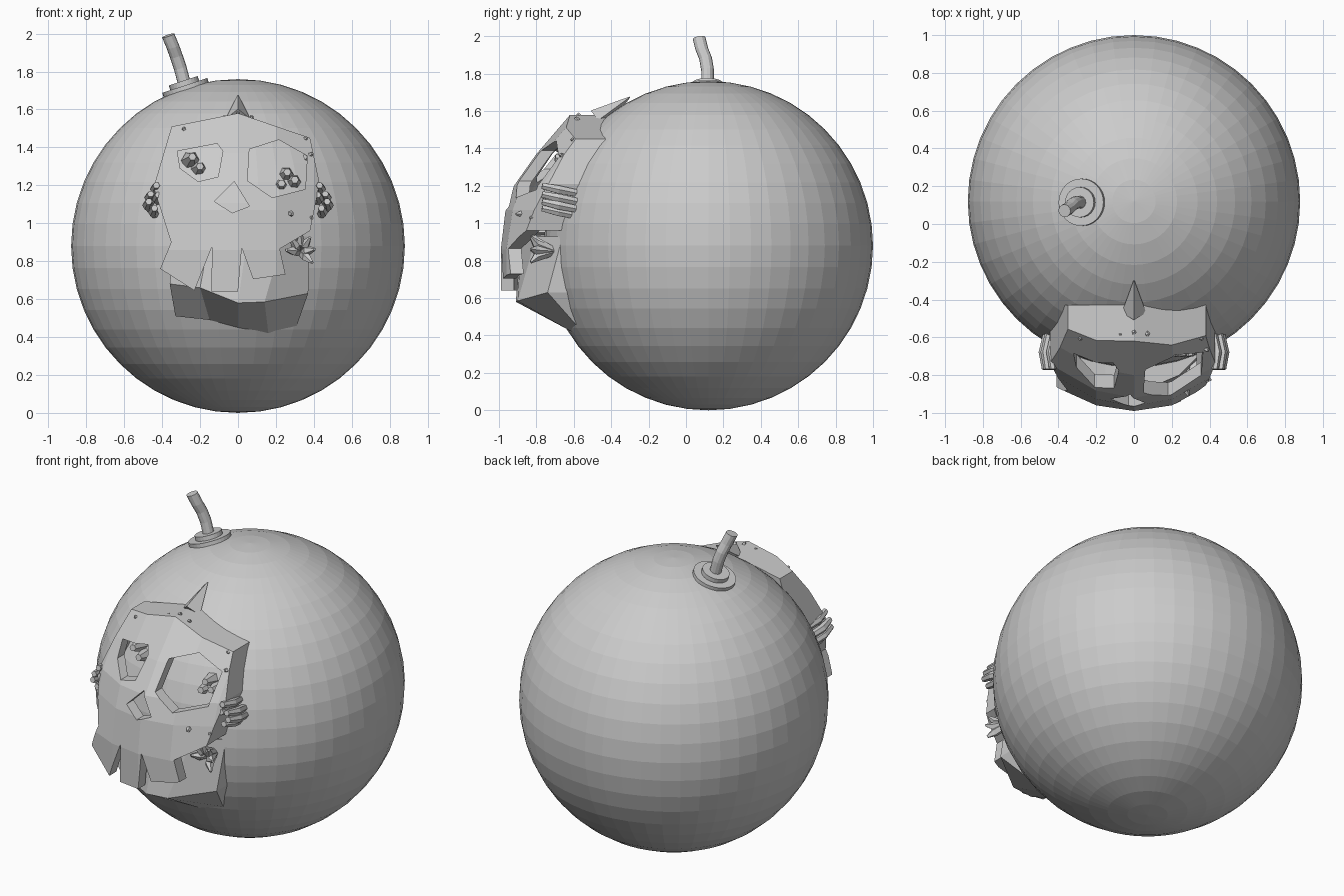
import bpy, bmesh, math
from mathutils import Vector

if "Cube" in bpy.data.objects:
    bpy.data.objects.remove(bpy.data.objects["Cube"])


def finish(name, bm):
    bmesh.ops.recalc_face_normals(bm, faces=bm.faces[:])
    me = bpy.data.meshes.new(name)
    bm.to_mesh(me)
    bm.free()
    ob = bpy.data.objects.new(name, me)
    bpy.context.collection.objects.link(ob)
    return ob


def block(name, rows, back):
    """Closed solid: a grid of front points extruded back to y = back."""
    bm = bmesh.new()
    F = [[bm.verts.new(p) for p in r] for r in rows]
    B = [[bm.verts.new((p[0], back, p[2])) for p in r] for r in rows]
    n, m = len(rows), len(rows[0])
    for G in (F, B):
        for i in range(n - 1):
            for j in range(m - 1):
                bm.faces.new((G[i][j], G[i][j+1], G[i+1][j+1], G[i+1][j]))
    ring = [(0, j) for j in range(m)] + [(i, m-1) for i in range(1, n)]
    ring += [(n-1, j) for j in range(m-2, -1, -1)] + [(i, 0) for i in range(n-2, 0, -1)]
    for (a, b), (c, d) in zip(ring, ring[1:] + ring[:1]):
        bm.faces.new((F[a][b], F[c][d], B[c][d], B[a][b]))
    return finish(name, bm)


def prism(name, pts, back=0.4):
    """Front-view outline (x, z) extruded along y."""
    bm = bmesh.new()
    a = [bm.verts.new((x, -1.4, z)) for x, z in pts]
    b = [bm.verts.new((x, back, z)) for x, z in pts]
    bm.faces.new(a)
    bm.faces.new(b[::-1])
    for i in range(len(pts)):
        j = (i + 1) % len(pts)
        bm.faces.new((a[i], a[j], b[j], b[i]))
    return finish(name, bm)


def cut(ob, cutter, op):
    mod = ob.modifiers.new("cut", 'BOOLEAN')
    mod.operation, mod.solver, mod.object = op, 'EXACT', cutter
    bpy.context.view_layer.objects.active = ob
    bpy.ops.object.modifier_apply(modifier=mod.name)
    bpy.data.objects.remove(cutter)


def tube(name, path, radii, sides):
    """Rings of given radii strung along a path, capped."""
    bm = bmesh.new()
    P = [Vector(p) for p in path]
    q = (P[-1] - P[0]).to_track_quat('Z', 'Y')
    rings = [[bm.verts.new(p + q @ Vector((r * math.cos(2*math.pi*k/sides),
                                           r * math.sin(2*math.pi*k/sides), 0)))
              for k in range(sides)] for p, r in zip(P, radii)]
    for a, b in zip(rings, rings[1:]):
        for k in range(sides):
            l = (k + 1) % sides
            bm.faces.new((a[k], a[l], b[l], b[k]))
    bm.faces.new(rings[0][::-1])
    bm.faces.new(rings[-1])
    return finish(name, bm)


# round body
bm = bmesh.new()
bmesh.ops.create_uvsphere(bm, u_segments=48, v_segments=24, radius=0.88)
bmesh.ops.translate(bm, verts=bm.verts[:], vec=(0, 0.12, 0.88))
finish("ball_body", bm)

# tilted cap and bent fuse
c, d = Vector((0, 0.115, 0.88)), Vector((-0.315, 0, 0.95)).normalized()
at = lambda h: c + d * h
tube("fuse_cap", [at(.82), at(.892)], [.125, .125], 32)
tube("fuse_collar", [at(.88), at(.918)], [.08, .08], 24)
tube("fuse", [at(.88), (-.305, .115, 1.82), (-.325, .105, 1.88), (-.343, .085, 1.93), (-.368, .07, 1.99)],
     [.034] * 5, 12)

# mask: curved front block trimmed to the skull outline
profile = [(1.75, -.48), (1.58, -.62), (1.37, -.80), (1.2, -.92), (1.07, -.965), (.86, -.99), (.5, -.99)]
cols = [-.5, -.4, -.2, 0, .2, .4, .5]


def front_rows(off):
    return [[(x, y + off + (0.95 if z > .9 else .75) * x * x, z) for x in cols] for z, y in profile]


mask = block("skull_mask", front_rows(0), .1)
outline = [(-.35, 1.51), (0, 1.58), (.38, 1.45), (.43, 1.21), (.38, .96), (.22, .865), (.25, .73),
           (.08, .705), (.02, .87), (0, .64), (-.14, .64), (-.137, .876), (-.23, .645),
           (-.41, .76), (-.353, .90), (-.445, 1.19)]
cut(mask, prism("outline", outline, -.43), 'INTERSECT')
inner = block("hollow", front_rows(.07), .2)
cut(inner, prism("inner", [(-.49, .55), (.49, .55), (.49, .88), (.33, 1.0), (.385, 1.2), (.34, 1.41), (0, 1.51),
                           (-.31, 1.44), (-.395, 1.19), (-.31, .95), (-.49, .88)]), 'INTERSECT')
cut(mask, inner, 'DIFFERENCE')

# eye sockets and nose
for h in [
    [(-.32, 1.38), (-.11, 1.42), (-.08, 1.38), (-.105, 1.245), (-.21, 1.22), (-.305, 1.29)],
    [(.06, 1.39), (.215, 1.44), (.365, 1.355), (.355, 1.18), (.18, 1.135), (.05, 1.225)],
    [(-.02, 1.22), (.06, 1.09), (-.03, 1.055), (-.125, 1.115)]]:
    cut(mask, prism("hole", h), 'DIFFERENCE')

# lower jaw behind the teeth
block("lower_jaw", [
    [(-.33, -.66, .95), (-.15, -.86, .93), (.05, -.88, .93), (.24, -.80, .93), (.38, -.66, .93)],
    [(-.36, -.74, .68), (-.2, -.88, .66), (0, -.91, .58), (.14, -.90, .585), (.37, -.74, .63)],
    [(-.33, -.63, .51), (-.15, -.66, .49), (0, -.65, .45), (.16, -.61, .42), (.31, -.59, .46)]], -.45)

# crest spike on the forehead
tube("crest_spike", [(0, -.47, 1.55), (0, -.30, 1.675)], [.065, .003], 4)

# finger clusters at both ears
for s, side in ((-1, "left"), (1, "right")):
    for k, (dx, dz) in enumerate([(.02, .08), (.05, .035), (.06, -.005), (.03, -.04), (.01, .03)]):
        x, z = s * (.42 + dx), 1.10 + dz
        tube(f"ear_{side}_{k}", [(x - s*.02, -.58, z - .02), (x, -.68, z), (x - s*.01, -.77, z + .02)],
             [.022, .025, .018], 6)

# splayed fan on the right cheek
for k in range(6):
    a = math.radians(-35 + k * 42)
    tip = (.33 + .075 * math.cos(a), -.83, .85 + .10 * math.sin(a))
    tube(f"cheek_fan_{k}", [(.33, -.70, .85), ((.33 + tip[0]) / 2, -.80, (.85 + tip[2]) / 2), tip],
         [.02, .026, .008], 5)

# small studs and chips on the brow, rim and in the sockets
studs = [(-.33, -.57, 1.47), (-.28, -.60, 1.49), (.35, -.60, 1.44), (.38, -.66, 1.36), (.28, -.89, 1.05),
         (.38, -.82, 1.03), (-.07, -.58, 1.55), (.07, -.58, 1.55), (0, -.57, 1.57)]
for k, p in enumerate(studs):
    n = (Vector(p) - Vector((0, -.3, 1.1))).normalized()
    tube(f"stud_{k}", [Vector(p) - n * .03, Vector(p) + n * .02], [.024, .008], 5)
for k, (x, z) in enumerate([(-.25, 1.33), (-.21, 1.28), (.25, 1.25), (.29, 1.21), (.22, 1.19)]):
    tube(f"socket_chip_{k}", [(x, -.58, z), (x + .01, -.70, z + .02)], [.05, .02], 6)
